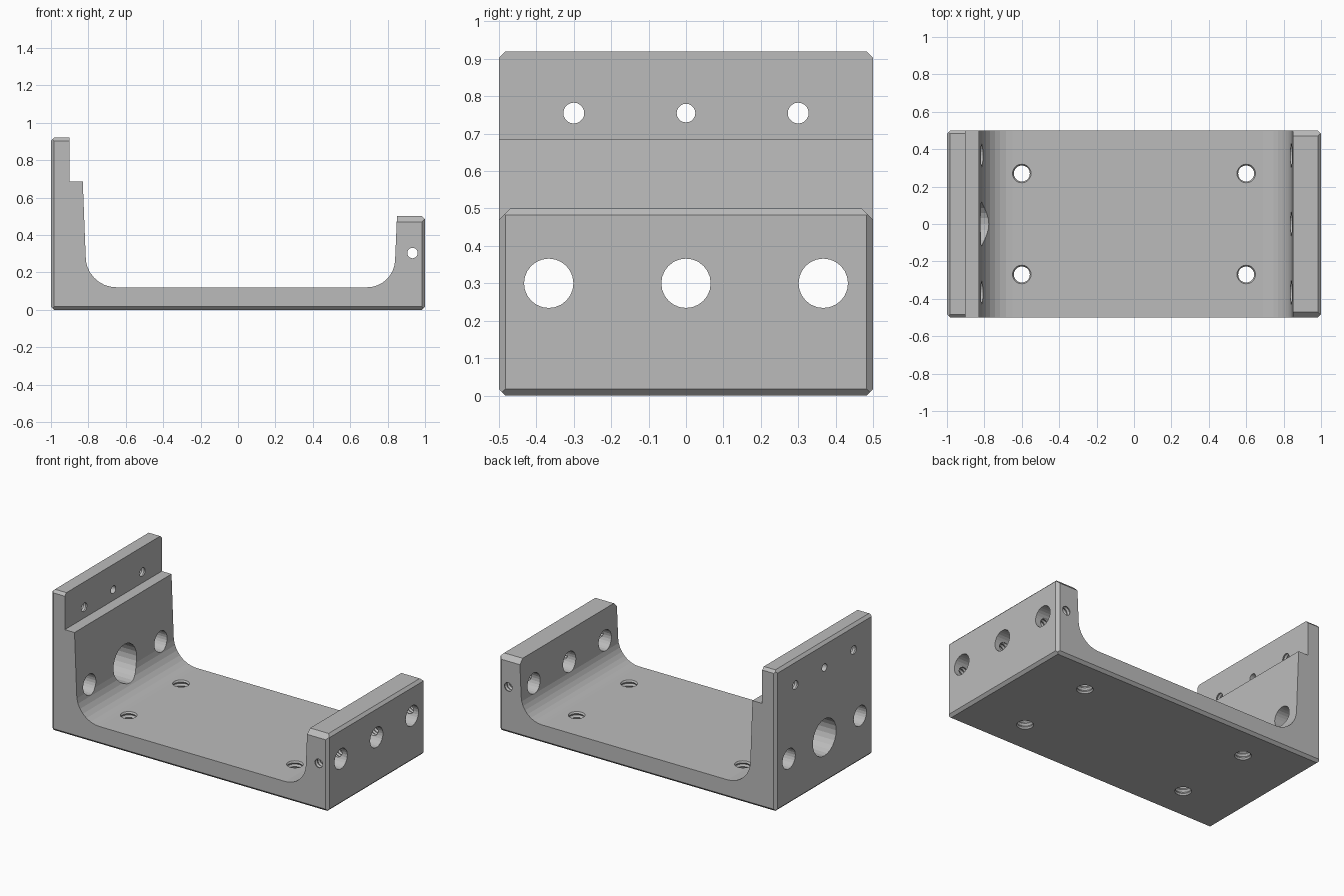
import bpy
import bmesh
from math import cos, sin, radians, pi
from mathutils import Matrix, Vector

cube = bpy.data.objects.get("Cube")
if cube:
    bpy.data.objects.remove(cube, do_unlink=True)

HALF = 0.5       # half depth of the bracket
CH = 0.017       # small edge chamfer

metal = bpy.data.materials.new("grey metal")
metal.use_nodes = True
metal.diffuse_color = (0.5, 0.5, 0.5, 1)
metal.node_tree.nodes["Principled BSDF"].inputs["Base Color"].default_value = (0.5, 0.5, 0.5, 1)


def add_object(name, bm):
    bmesh.ops.recalc_face_normals(bm, faces=bm.faces)
    mesh = bpy.data.meshes.new(name)
    bm.to_mesh(mesh)
    bm.free()
    mesh.materials.append(metal)
    obj = bpy.data.objects.new(name, mesh)
    bpy.context.collection.objects.link(obj)
    return obj


def arc(cx, cz, r, start, end, steps=8):
    angles = [radians(start + (end - start) * i / steps) for i in range(steps + 1)]
    return [(cx + r * cos(a), cz + r * sin(a)) for a in angles]


# Bracket body: one profile with a tall stepped wall and a short wall
profile = [(-1 + CH, 0), (1 - CH, 0), (1, CH), (1, 0.5 - CH), (1 - CH, 0.5), (0.85, 0.5)]
profile += arc(0.69, 0.27, 0.15, -3, -90)
profile += arc(-0.65, 0.285, 0.165, -90, -183)
profile += [(-0.83, 0.685), (-0.9, 0.685), (-0.9, 0.92), (-1 + CH, 0.92), (-1, 0.92 - CH)]
profile += [(-1, CH)]

bm = bmesh.new()
base = bm.faces.new([bm.verts.new((x, -HALF, z)) for x, z in profile])
ext = bmesh.ops.extrude_face_region(bm, geom=[base])
bmesh.ops.translate(bm, vec=(0, 2 * HALF, 0),
                    verts=[v for v in ext["geom"] if isinstance(v, bmesh.types.BMVert)])
bmesh.ops.recalc_face_normals(bm, faces=bm.faces)


def chamfer(point, normal):
    """Slice the body with a plane and close the cut."""
    cut = bmesh.ops.bisect_plane(bm, geom=bm.verts[:] + bm.edges[:] + bm.faces[:],
                                 plane_co=point, plane_no=normal, clear_outer=True)
    edges = [e for e in cut["geom_cut"] if isinstance(e, bmesh.types.BMEdge)]
    bmesh.ops.edgeloop_fill(bm, edges=edges)


# Chamfers along the bottom, the upright corners and the tall wall's top
for side in (-1, 1):
    chamfer((0, side * HALF, CH), (0, side, -1))
    chamfer((0, side * HALF, 0.92 - CH), (0, side, 1))
    for end in (-1, 1):
        chamfer((end, side * (HALF - CH), 0), (end, side, 0))
bracket = add_object("mounting_bracket", bm)

AXES = {"X": Matrix.Rotation(pi / 2, 4, "Y"),
        "Y": Matrix.Rotation(-pi / 2, 4, "X"),
        "Z": Matrix.Identity(4)}


def subtract(cutter):
    cutter.hide_render = True
    mod = bracket.modifiers.new("cut", "BOOLEAN")
    mod.operation = "DIFFERENCE"
    mod.solver = "EXACT"
    mod.object = cutter
    bpy.context.view_layer.objects.active = bracket
    bpy.ops.object.modifier_apply(modifier=mod.name)
    bpy.data.objects.remove(cutter, do_unlink=True)


def drill(centre, axis, r, length, threaded=False, sides=20):
    """Cut a round hole, with thread grooves if wanted."""
    rings = [(-length / 2, r), (length / 2, r)]
    if threaded:
        count = 2 * round(length / 0.05) * 2
        rings = [(length * (i / count - 0.5), r * (1.2 if i % 2 else 1))
                 for i in range(count + 1)]
    cb = bmesh.new()
    loops = [[cb.verts.new((rad * cos(2 * pi * k / sides), rad * sin(2 * pi * k / sides), t))
              for k in range(sides)] for t, rad in rings]
    for a, b in zip(loops, loops[1:]):
        for k in range(sides):
            n = (k + 1) % sides
            cb.faces.new((a[k], a[n], b[n], b[k]))
    cb.faces.new(loops[0][::-1])
    cb.faces.new(loops[-1])
    cb.transform(Matrix.Translation(Vector(centre)) @ AXES[axis])
    subtract(add_object("hole_cutter", cb))


# Larger end chamfers on the short wall's top
for side in (-1, 1):
    wb = bmesh.new()
    bmesh.ops.create_cube(wb, size=1)
    wb.transform(Matrix.Translation((0.95, side * HALF, 0.5))
                 @ Matrix.Rotation(pi / 4, 4, "X")
                 @ Matrix.Diagonal((0.4, 0.0424, 0.0424, 1)))
    subtract(add_object("wedge_cutter", wb))

# Base screw holes
for x in (-0.6, 0.6):
    for y in (-0.27, 0.27):
        drill((x, y, 0.06), "Z", 0.043, 0.2, threaded=True)

# Wall holes, with a wide one in the middle of the tall wall
for y in (-0.367, 0, 0.367):
    drill((0.92, y, 0.3), "X", 0.066, 0.4, sides=24)
    drill((-0.9, y, 0.3), "X", 0.066 if y else 0.12, 0.4, sides=24)

# Small holes in the upper lip
for y in (-0.3, 0.3):
    drill((-0.95, y, 0.755), "X", 0.028, 0.2, threaded=True)
drill((-0.95, 0, 0.755), "X", 0.025, 0.2)

# Long cross hole through the short wall
drill((0.933, 0, 0.303), "Y", 0.028, 1.2, threaded=True)
